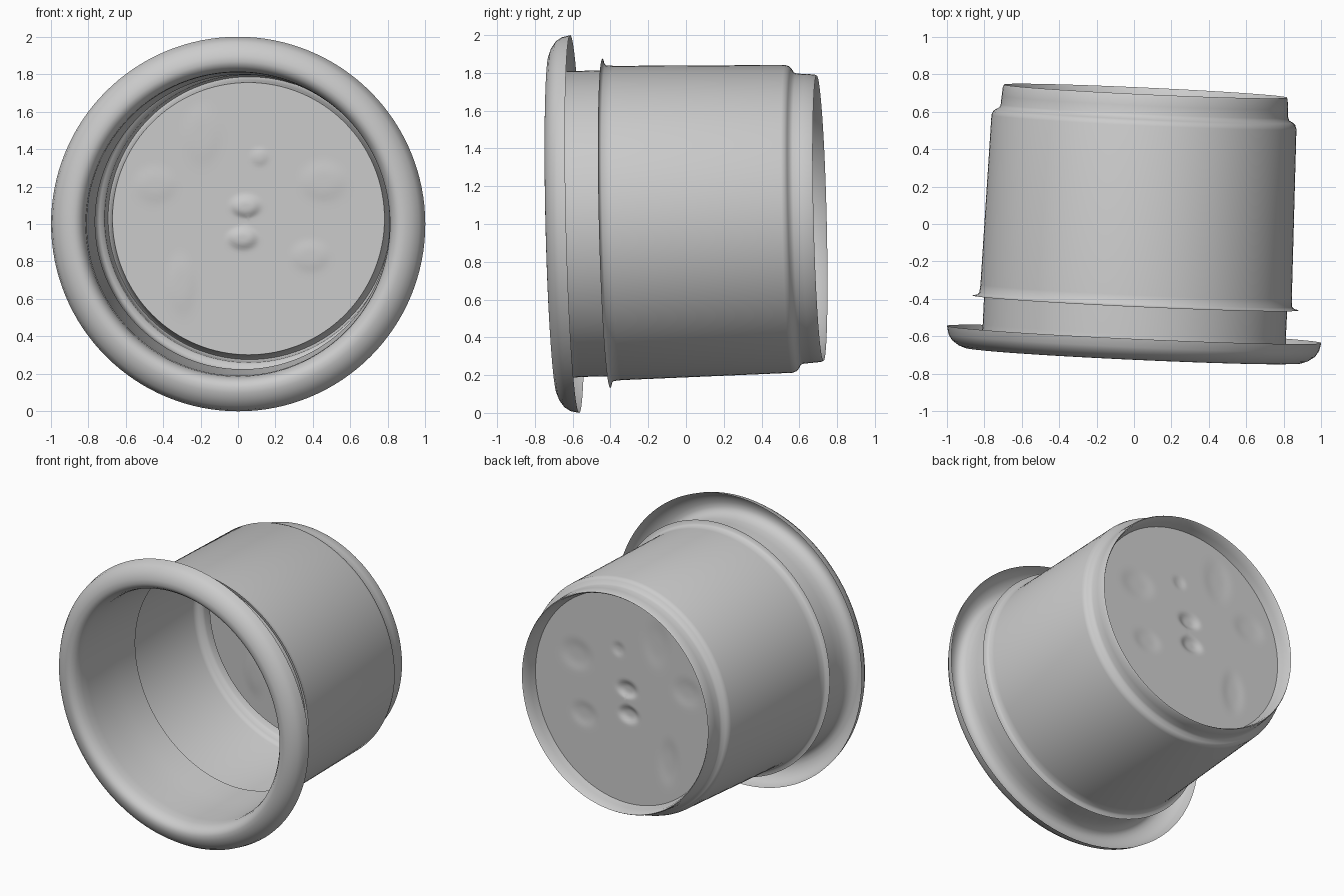
import bpy, bmesh, math
from mathutils import Vector

cube = bpy.data.objects.get("Cube")
if cube:
    bpy.data.objects.remove(cube, do_unlink=True)

SEGMENTS = 128

# One plain grey for the whole cup
grey = bpy.data.materials.new("plain grey")
grey.use_nodes = True
grey.diffuse_color = (0.6, 0.6, 0.6, 1)
grey.node_tree.nodes["Principled BSDF"].inputs["Base Color"].default_value = (0.6, 0.6, 0.6, 1)

# The cup lies on its side, its axis leaning slightly off +y
axis = Vector((0.046, 1, 0.024)).normalized()
tilt = Vector((0, 1, 0)).rotation_difference(axis)
centre = Vector((0.028, 0, 1.014))


def lathe(name, profile, offset=None):
    """Revolve (radius, distance) points about the cup's axis."""
    bm = bmesh.new()
    rings = []
    for radius, along in profile:
        ring = []
        for i in range(SEGMENTS):
            a = math.tau * i / SEGMENTS
            x, z = radius * math.cos(a), radius * math.sin(a)
            y = along + (offset(x, z) if offset else 0)
            ring.append(bm.verts.new((x, y, z)))
        rings.append(ring)
    for inner, outer in zip(rings, rings[1:]):
        for i in range(SEGMENTS):
            j = (i + 1) % SEGMENTS
            bm.faces.new((inner[i], inner[j], outer[j], outer[i]))
    bmesh.ops.remove_doubles(bm, verts=bm.verts, dist=1e-5)
    mesh = bpy.data.meshes.new(name)
    bm.to_mesh(mesh)
    bm.free()
    mesh.materials.append(grey)
    obj = bpy.data.objects.new(name, mesh)
    bpy.context.collection.objects.link(obj)
    obj.rotation_mode = 'QUATERNION'
    obj.rotation_quaternion = tilt
    obj.location = centre
    bpy.ops.object.select_all(action='DESELECT')
    obj.select_set(True)
    bpy.context.view_layer.objects.active = obj
    bpy.ops.object.shade_smooth_by_angle(angle=math.radians(50))
    return obj


# Rolled flange round the mouth, running into a sleeve that reaches inside the body
lathe("flange_and_sleeve", [
    (1.0, -0.59), (0.99, -0.635), (0.97, -0.665), (0.935, -0.69),
    (0.9, -0.703), (0.87, -0.705), (0.845, -0.695), (0.825, -0.67),
    (0.813, -0.63), (0.81, -0.57), (0.81, -0.43), (0.8, -0.28), (0.787, -0.1)])

# Body with a thin flared front edge, a back shoulder and a foot rim
lathe("body", [
    (0.872, -0.422), (0.848, -0.417), (0.836, -0.405),
    (0.832, -0.36), (0.815, 0.545), (0.808, 0.565), (0.795, 0.577),
    (0.775, 0.588), (0.768, 0.605), (0.765, 0.65), (0.761, 0.7),
    (0.755, 0.711), (0.747, 0.7), (0.737, 0.65), (0.727, 0.605)])

# Shallow dimples pressed into the base: x, z, width, height, depth
DIMPLES = [
    (-0.015, 0.065, 0.07, 0.05, -0.02), (-0.03, -0.105, 0.07, 0.05, -0.02),
    (0.06, 0.33, 0.04, 0.04, -0.008), (0.4, 0.2, 0.11, 0.09, -0.008),
    (0.33, -0.2, 0.09, 0.07, -0.008), (-0.5, 0.18, 0.1, 0.08, -0.007),
    (-0.36, -0.35, 0.07, 0.14, -0.007), (-0.25, 0.45, 0.09, 0.14, -0.006)]


def dimple(x, z):
    fade = min(1, (0.727 - math.hypot(x, z)) / 0.08)
    return fade * sum(d * math.exp(-(((x - cx) / w) ** 2 + ((z - cz) / h) ** 2) ** 2)
                      for cx, cz, w, h, d in DIMPLES)


# Recessed base disc
RINGS = 48
lathe("base_disc", [(0.727 * (1 - i / RINGS), 0.605) for i in range(RINGS + 1)], dimple)
